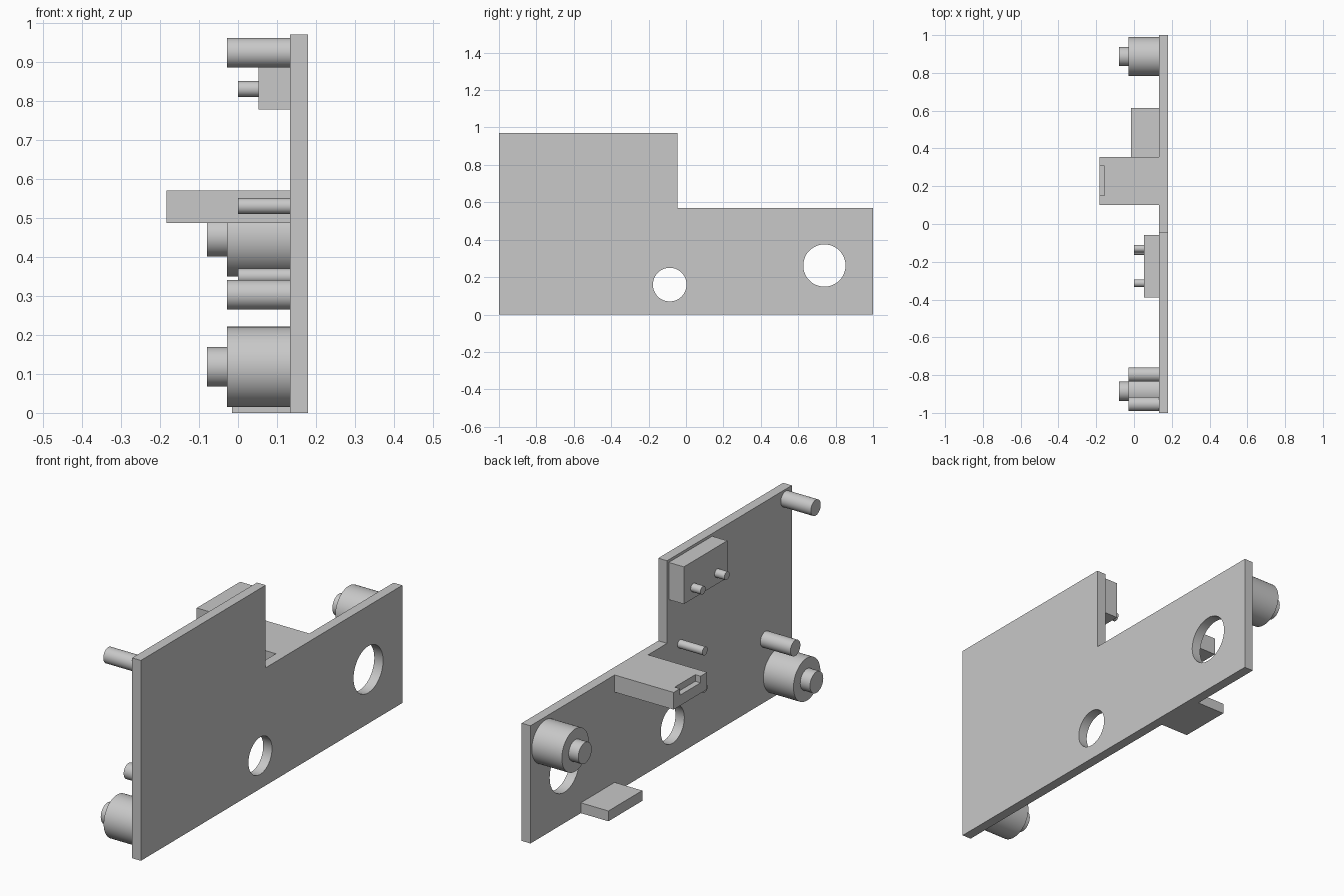
import bpy
import bmesh
import math
from mathutils import Matrix

cube = bpy.data.objects.get("Cube")
if cube:
    bpy.data.objects.remove(cube, do_unlink=True)

grey = bpy.data.materials.new("plain grey")
grey.use_nodes = True
colour = (0.58, 0.58, 0.58, 1)
grey.diffuse_color = colour
grey.node_tree.nodes["Principled BSDF"].inputs["Base Color"].default_value = colour

INNER, OUTER = 0.133, 0.18      # the two faces of the plate


def finish(name, bm):
    bmesh.ops.recalc_face_normals(bm, faces=bm.faces)
    mesh = bpy.data.meshes.new(name)
    bm.to_mesh(mesh)
    bm.free()
    obj = bpy.data.objects.new(name, mesh)
    bpy.context.collection.objects.link(obj)
    mesh.materials.append(grey)
    return obj


def prism(name, outline, x0, x1):
    """Extrude a (y, z) outline along x."""
    bm = bmesh.new()
    face = bm.faces.new([bm.verts.new((x0, y, z)) for y, z in outline])
    new = bmesh.ops.extrude_face_region(bm, geom=[face])["geom"]
    bmesh.ops.translate(bm, vec=(x1 - x0, 0, 0),
                        verts=[v for v in new if isinstance(v, bmesh.types.BMVert)])
    return finish(name, bm)


def box(name, x, y, z):
    return prism(name, [(y[0], z[0]), (y[1], z[0]), (y[1], z[1]), (y[0], z[1])], *x)


def rod(name, y, z, radius, x0, x1=INNER):
    """Cylinder lying along x."""
    bm = bmesh.new()
    place = Matrix.Translation(((x0 + x1) / 2, y, z)) @ Matrix.Rotation(math.pi / 2, 4, 'Y')
    bmesh.ops.create_cone(bm, cap_ends=True, segments=48, radius1=radius,
                          radius2=radius, depth=x1 - x0, matrix=place)
    obj = finish(name, bm)
    smooth(obj)
    return obj


def smooth(obj):
    bpy.ops.object.select_all(action='DESELECT')
    obj.select_set(True)
    bpy.context.view_layer.objects.active = obj
    bpy.ops.object.shade_smooth_by_angle(angle=math.radians(30))


def cut(obj, cutter):
    mod = obj.modifiers.new("cut", 'BOOLEAN')
    mod.operation = 'DIFFERENCE'
    mod.solver = 'EXACT'
    mod.object = cutter
    bpy.context.view_layer.objects.active = obj
    bpy.ops.object.modifier_apply(modifier=mod.name)
    bpy.data.objects.remove(cutter, do_unlink=True)


# Stepped plate with two round holes
plate = prism("plate", [(-1, 0), (1, 0), (1, 0.57), (-0.045, 0.57),
                        (-0.045, 0.97), (-1, 0.97)], INNER, OUTER)
for y, z, radius in [(-0.087, 0.16, 0.09), (0.74, 0.262, 0.113)]:
    cut(plate, rod("hole_cutter", y, z, radius, 0, 0.3))
smooth(plate)

# Bosses with narrower tips
for name, y, z in [("front", -0.885, 0.118), ("back", 0.887, 0.452)]:
    rod(name + "_boss", y, z, 0.103, -0.028)
    rod(name + "_boss_tip", y, z, 0.051, -0.08, -0.028)

# Long pins near the front edge
rod("upper_long_pin", -0.953, 0.923, 0.038, -0.028)
rod("lower_long_pin", -0.797, 0.303, 0.038, -0.028)

# Short pins on the plate
for name, z in [("upper", 0.53), ("lower", 0.35)]:
    rod(name + "_short_pin", -0.145, z, 0.02, 0)

# Raised block with its two small pins
box("block", (0.052, INNER), (-0.39, -0.058), (0.777, 0.957))
for name, y in [("front", -0.313), ("back", -0.13)]:
    rod(name + "_block_pin", y, 0.83, 0.02, 0, 0.052)

# Shelf with a notch in its end, and the low tab
shelf = box("shelf", (-0.183, INNER), (0.1, 0.356), (0.487, 0.57))
cut(shelf, box("notch_cutter", (-0.3, -0.155), (0.15, 0.308), (0.538, 0.7)))
box("tab", (-0.015, INNER), (0.356, 0.615), (0, 0.05))
